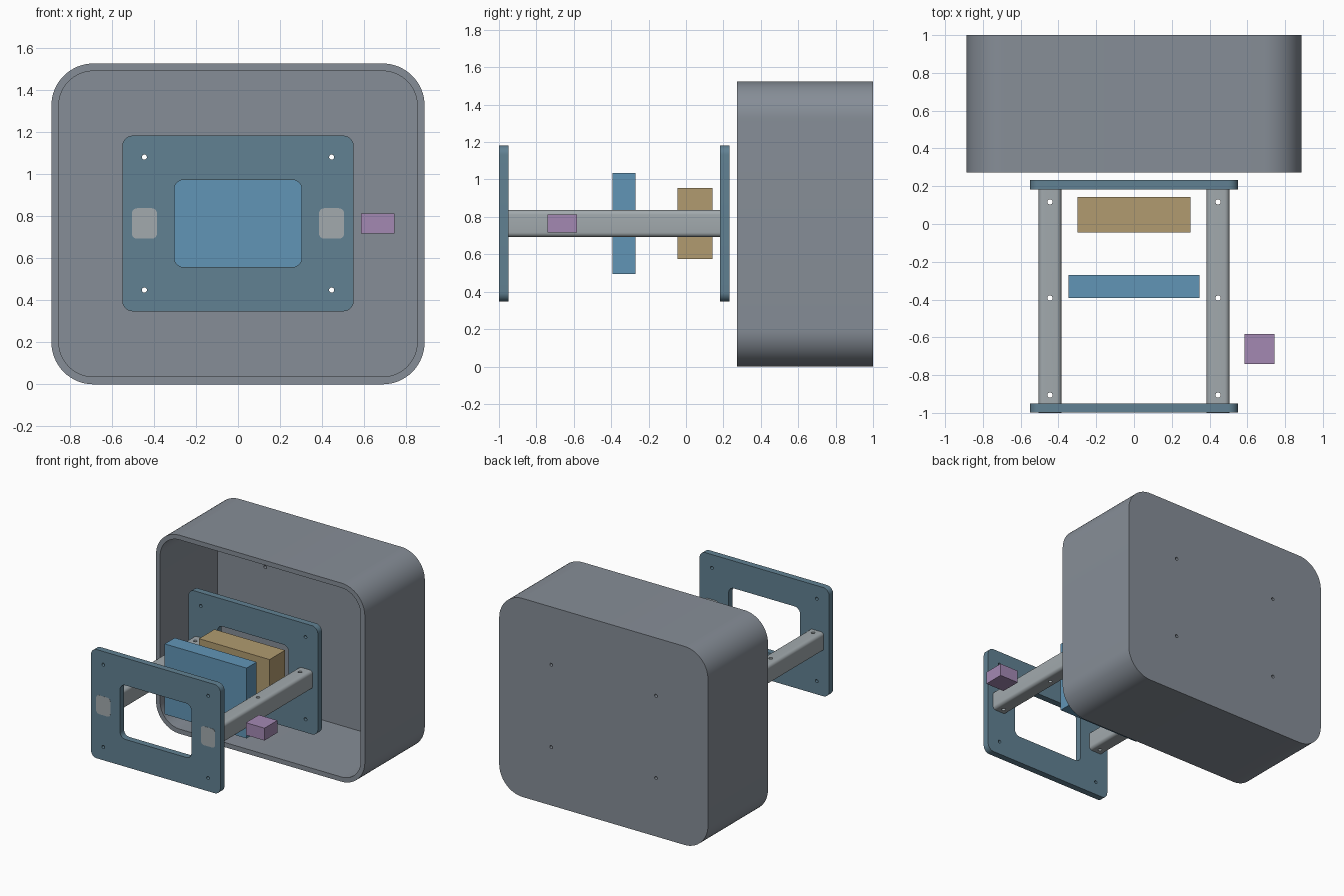
import bpy, bmesh
from math import cos, sin, pi, radians

if "Cube" in bpy.data.objects:
    bpy.data.objects.remove(bpy.data.objects["Cube"])


def material(name, rgb):
    m = bpy.data.materials.new(name)
    m.diffuse_color = (*rgb, 1)
    m.use_nodes = True
    m.node_tree.nodes["Principled BSDF"].inputs["Base Color"].default_value = m.diffuse_color
    return m


HOUSING = material("slate", (0.24, 0.27, 0.31))
PLATE = material("teal", (0.12, 0.22, 0.29))
RAIL = material("light_grey", (0.36, 0.40, 0.42))
BLUE = material("blue", (0.12, 0.30, 0.47))
GOLD = material("tan", (0.44, 0.33, 0.16))
PURPLE = material("mauve", (0.37, 0.25, 0.45))


def rounded(x0, x1, z0, z1, r, n=10):
    """Rounded rectangle outline in the xz plane."""
    pts = []
    for cx, cz, a in ((x1 - r, z1 - r, 0), (x0 + r, z1 - r, 1),
                      (x0 + r, z0 + r, 2), (x1 - r, z0 + r, 3)):
        for i in range(n + 1):
            t = (a + i / n) * pi / 2
            pts.append((cx + r * cos(t), cz + r * sin(t)))
    return pts


def circle(cx, cy, r, n=20):
    return [(cx + r * cos(2 * pi * i / n), cy + r * sin(2 * pi * i / n)) for i in range(n)]


def prism(name, outline, a, b, mat=None, axis="Y"):
    """Extrude an outline from a to b along y (outline is xz) or z (outline is xy)."""
    def place(p, d):
        return (p[0], d, p[1]) if axis == "Y" else (p[0], p[1], d)
    bm = bmesh.new()
    face = bm.faces.new([bm.verts.new(place(p, a)) for p in outline])
    far = bmesh.ops.extrude_face_region(bm, geom=[face], use_keep_orig=True)["geom"]
    for v in far:
        if isinstance(v, bmesh.types.BMVert):
            v.co["xyz".index(axis.lower())] = b
    bmesh.ops.recalc_face_normals(bm, faces=bm.faces)
    me = bpy.data.meshes.new(name)
    bm.to_mesh(me)
    bm.free()
    ob = bpy.data.objects.new(name, me)
    bpy.context.collection.objects.link(ob)
    if mat:
        me.materials.append(mat)
    return ob


def finish(ob, cutters=()):
    """Subtract the cutters, delete them, and smooth the rounded sides."""
    for c in cutters:
        mod = ob.modifiers.new("cut", "BOOLEAN")
        mod.operation, mod.solver, mod.object = "DIFFERENCE", "EXACT", c
    if cutters:
        dg = bpy.context.evaluated_depsgraph_get()
        me = bpy.data.meshes.new_from_object(ob.evaluated_get(dg))
        ob.modifiers.clear()
        ob.data = me
        for c in cutters:
            bpy.data.objects.remove(c)
    ob.data.polygons.foreach_set("use_smooth", [True] * len(ob.data.polygons))
    ob.data.set_sharp_from_angle(angle=radians(30))


def screw_holes(a, b):
    return [prism("hole_cutter", circle(x, z, 0.012), a, b)
            for x in (-0.445, 0.445) for z in (0.448, 1.08)]


# Open-fronted housing with four screw holes in its back
housing = prism("housing", rounded(-0.887, 0.887, 0, 1.525, 0.2, 16), 0.272, 1.0, HOUSING)
cavity = prism("cavity_cutter", rounded(-0.852, 0.852, 0.036, 1.489, 0.165, 16), 0.1, 0.965)
finish(housing, [cavity] + screw_holes(0.9, 1.1))

# Two frame plates, each with a window and screw holes
for name, y in (("front_plate", -0.999), ("rear_plate", 0.183)):
    plate = prism(name, rounded(-0.55, 0.55, 0.347, 1.182, 0.05), y, y + 0.049, PLATE)
    window = prism("window_cutter", rounded(-0.303, 0.303, 0.557, 0.972, 0.045), y - 0.1, y + 0.2)
    finish(plate, [window] + screw_holes(y - 0.1, y + 0.2))

# Side rails passing through both plates, drilled from above
for name, x in (("left_rail", -0.445), ("right_rail", 0.445)):
    rail = prism(name, rounded(x - 0.06, x + 0.06, 0.692, 0.837, 0.025, 6), -1.0, 0.233, RAIL)
    drills = [prism("drill_cutter", circle(x, y, 0.014), 0.5, 1.0, axis="Z")
              for y in (-0.906, -0.392, 0.117)]
    finish(rail, drills)

# Plain component blocks
for name, mat, x0, x1, y0, y1, z0, z1 in (
        ("display_block", BLUE, -0.348, 0.348, -0.393, -0.27, 0.495, 1.035),
        ("board_block", GOLD, -0.30, 0.30, -0.045, 0.143, 0.575, 0.955),
        ("sensor_block", PURPLE, 0.585, 0.743, -0.74, -0.583, 0.717, 0.812)):
    prism(name, [(x0, z0), (x1, z0), (x1, z1), (x0, z1)], y0, y1, mat)
